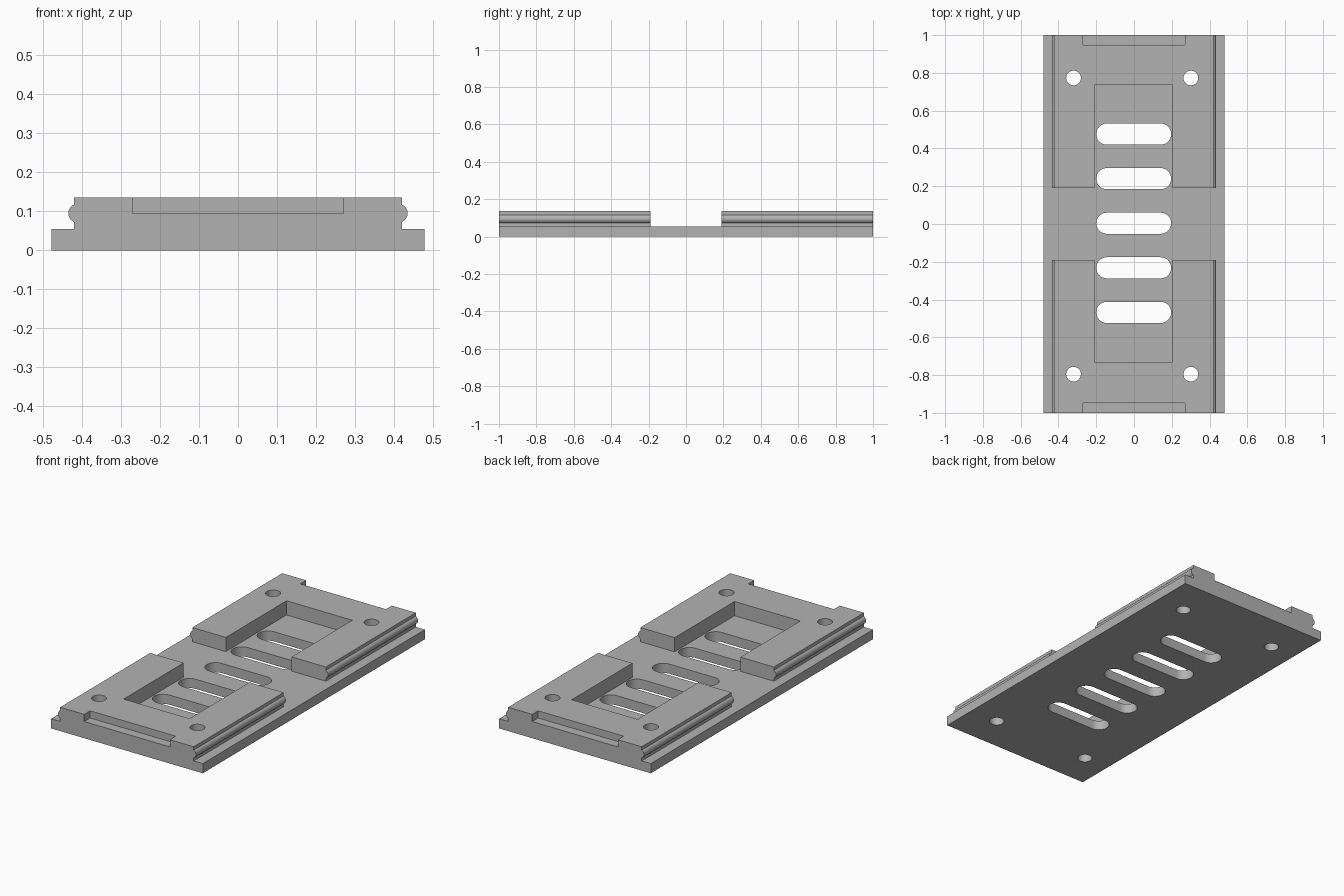
import bpy, bmesh
from math import pi, sin, cos
from mathutils import Vector

cube = bpy.data.objects.get("Cube")
if cube:
    bpy.data.objects.remove(cube, do_unlink=True)

grey = bpy.data.materials.new("plain_grey")
grey.use_nodes = True
grey.diffuse_color = (0.45, 0.45, 0.45, 1)
grey.node_tree.nodes["Principled BSDF"].inputs["Base Color"].default_value = grey.diffuse_color


def prism(name, outline, direction):
    """Extrude a closed outline of 3D points along a direction."""
    bm = bmesh.new()
    face = bm.faces.new([bm.verts.new(p) for p in outline])
    new = bmesh.ops.extrude_face_region(bm, geom=[face])["geom"]
    bmesh.ops.translate(bm, vec=Vector(direction),
                        verts=[v for v in new if isinstance(v, bmesh.types.BMVert)])
    bmesh.ops.recalc_face_normals(bm, faces=bm.faces)
    mesh = bpy.data.meshes.new(name)
    bm.to_mesh(mesh)
    bm.free()
    mesh.materials.append(grey)
    obj = bpy.data.objects.new(name, mesh)
    bpy.context.collection.objects.link(obj)
    return obj


def arc(cx, cy, r, start, end, steps):
    angles = [start + (end - start) * i / steps for i in range(steps + 1)]
    return [(cx + r * cos(a), cy + r * sin(a)) for a in angles]


def cut(name, outline, z0, z1):
    """Remove a vertical prism from the mounting plate."""
    cutter = prism(name, [(x, y, z0) for x, y in outline], (0, 0, z1 - z0))
    cutter.hide_render = True
    mod = plate.modifiers.new(name, "BOOLEAN")
    mod.operation = "DIFFERENCE"
    mod.solver = "EXACT"
    mod.object = cutter
    bpy.ops.object.modifier_apply(modifier=mod.name)
    bpy.data.objects.remove(cutter, do_unlink=True)


# Full-length section: wide base, narrower rail with a rounded bead each side
base_z, top_z, rail_x = 0.055, 0.136, 0.421
bead = [p for p in arc(0.411, 0.095, 0.024, -1.14, 1.14, 12)]
right = [(0.478, 0), (0.478, base_z), (rail_x, base_z)] + bead + [(rail_x, top_z)]
section = right + [(-x, z) for x, z in reversed(right)]
plate = prism("mounting_plate", [(x, -1, z) for x, z in section], (0, 2, 0))
bpy.context.view_layer.objects.active = plate
plate.select_set(True)

# Central gap with a pocket reaching into each raised block
gap, wide, x0, x1, y0, y1 = 0.19, 0.46, -0.21, 0.205, -0.73, 0.737
cut("central_pocket",
    [(-wide, -gap), (x0, -gap), (x0, y0), (x1, y0), (x1, -gap), (wide, -gap),
     (wide, gap), (x1, gap), (x1, y1), (x0, y1), (x0, gap), (-wide, gap)],
    base_z, 0.3)

# Shallow notch in the top of each end
for side in (-1, 1):
    cut("end_notch", [(-0.27, side * 0.947), (0.27, side * 0.947),
                      (0.27, side * 1.1), (-0.27, side * 1.1)], 0.095, 0.3)

# Rounded slots along the middle
for i in range(5):
    y = 0.004 + (i - 2) * 0.236
    cut("slot", arc(0.141, y, 0.056, -pi / 2, pi / 2, 16)
        + arc(-0.144, y, 0.056, pi / 2, 3 * pi / 2, 16), -0.1, 0.3)

# Screw holes near the corners
for x in (-0.32, 0.301):
    for y in (-0.795, 0.773):
        cut("screw_hole", arc(x, y, 0.039, 0, 2 * pi, 32)[:-1], -0.1, 0.3)

bpy.ops.object.shade_smooth_by_angle()
